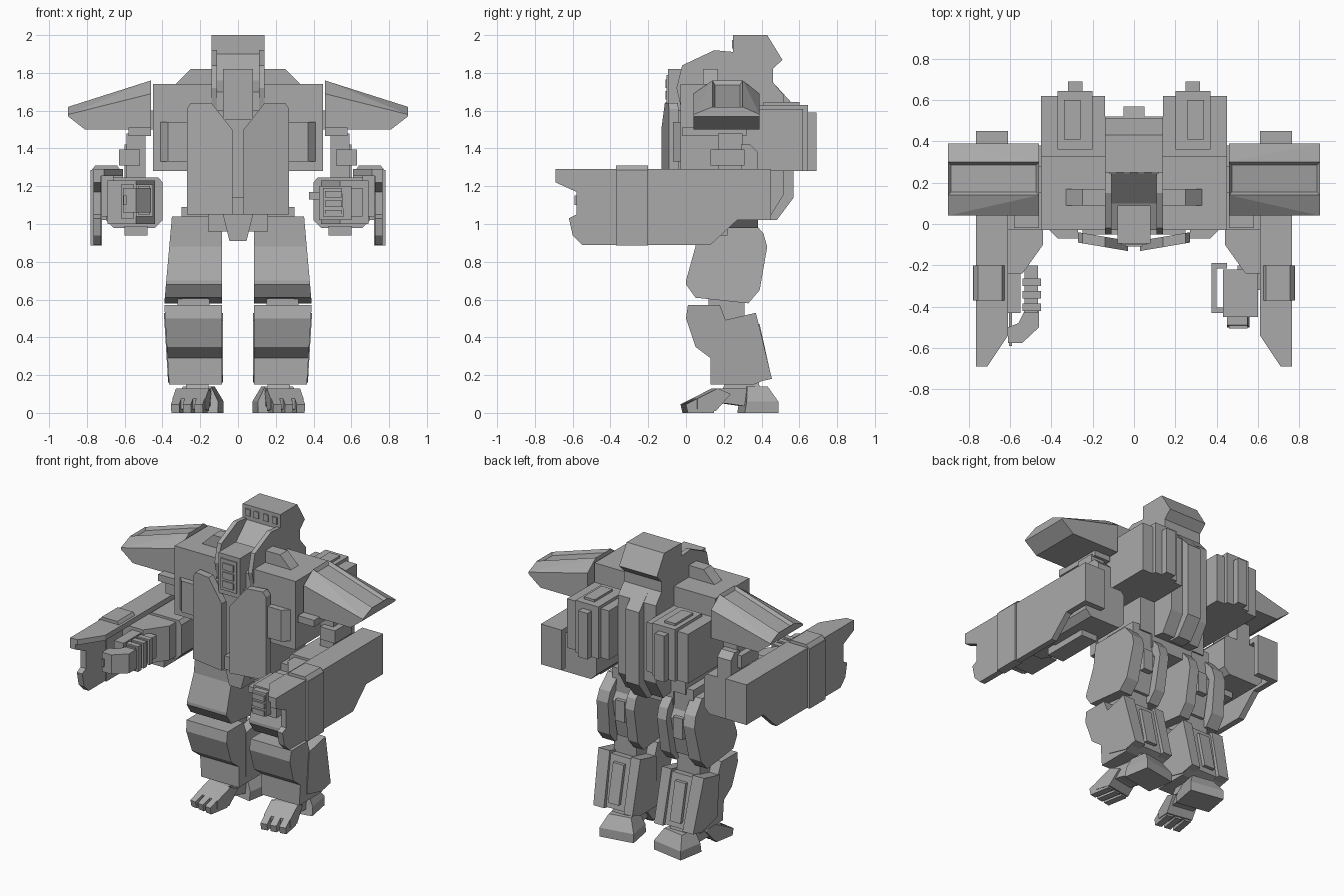
import bpy
import bmesh
import math
from mathutils import Vector, Matrix

default_cube = bpy.data.objects.get("Cube")
if default_cube:
    bpy.data.objects.remove(default_cube, do_unlink=True)

armour_grey = bpy.data.materials.new("armour_grey")
armour_grey.use_nodes = True
grey = (.4, .4, .4, 1)
armour_grey.diffuse_color = grey
for node in armour_grey.node_tree.nodes:
    if node.type == "BSDF_PRINCIPLED":
        node.inputs["Base Color"].default_value = grey

BOTH, LEFT, RIGHT, MIDDLE = (1, -1), (1,), (-1,), ()


def finish(name, mesh_builder, sides, tweak=None):
    """Turn a bmesh into one object, or into a mirrored pair of objects."""
    if tweak:
        for vert in mesh_builder.verts:
            vert.co = tweak(vert.co)
    for side in sides or (1,):
        copy = mesh_builder.copy()
        for vert in copy.verts:
            vert.co.x *= side
        bmesh.ops.recalc_face_normals(copy, faces=copy.faces)
        prefix = "" if not sides else "left_" if side > 0 else "right_"
        mesh = bpy.data.meshes.new(prefix + name)
        copy.to_mesh(mesh)
        copy.free()
        mesh.materials.append(armour_grey)
        part = bpy.data.objects.new(prefix + name, mesh)
        bpy.context.scene.collection.objects.link(part)
    mesh_builder.free()


def prism(name, axis, outline, start, end, sides=BOTH, tweak=None):
    """Extrude an outline along an axis; the outline uses the other two axes in order."""
    builder = bmesh.new()
    place = {"x": lambda a, b: (start, a, b),
             "y": lambda a, b: (a, start, b),
             "z": lambda a, b: (a, b, start)}[axis]
    face = builder.faces.new([builder.verts.new(place(*point)) for point in outline])
    shift = Vector([end - start if letter == axis else 0 for letter in "xyz"])
    grown = bmesh.ops.extrude_face_region(builder, geom=[face], use_keep_orig=True)
    for item in grown["geom"]:
        if isinstance(item, bmesh.types.BMVert):
            item.co += shift
    finish(name, builder, sides, tweak)


def box(name, x, y, z, sides=BOTH, tweak=None):
    corners = [(x[0], y[0]), (x[1], y[0]), (x[1], y[1]), (x[0], y[1])]
    prism(name, "z", corners, z[0], z[1], sides, tweak)


def frustum(name, x, y, z, top_x, top_y, sides=BOTH, tweak=None):
    """A box whose top rectangle differs from its base."""
    def reshape(co):
        if co.z < max(z) - .001:
            return co
        pick_x = top_x[0] if co.x < sum(x) / 2 else top_x[1]
        pick_y = top_y[0] if co.y < sum(y) / 2 else top_y[1]
        return Vector((pick_x, pick_y, co.z))
    both = (lambda co: tweak(reshape(co))) if tweak else reshape
    box(name, x, y, z, sides, both)


# Head with a brow block, a row of small windows and a hood with raised rails
prism("head", "x", [(.25, 1.75), (.25, 2), (.43, 2), (.51, 1.87), (.46, 1.82), (.46, 1.75)],
      -.14, .14, MIDDLE)
for window, centre in (("inner_window", .035), ("outer_window", .1)):
    box(window, (centre - .018, centre + .018), (.243, .26), (1.93, 1.975))
prism("hood_rail", "x", [(.26, 1.91), (.15, 1.92), (-.02, 1.84), (-.05, 1.72), (.0, 1.5),
                         (.46, 1.5), (.46, 1.82)], .11, .14)
prism("hood_slope", "x", [(.26, 1.91), (.1, 1.76), (-.03, 1.7), (-.03, 1.5), (.4, 1.5),
                          (.4, 1.85)], -.11, .11, MIDDLE)
box("snout", (-.08, .08), (-.095, .09), (1.55, 1.82), MIDDLE)
box("snout_panel", (-.06, .06), (-.102, -.09), (1.58, 1.79), MIDDLE)
for row in range(3):
    low = 1.6 + row * .06
    box("snout_vent", (-.04, .04), (-.109, -.1), (low, low + .045), MIDDLE)

# Torso core, angled breastplates and the spine
box("torso_core", (-.25, .25), (-.05, .36), (1.05, 1.6), MIDDLE)
prism("breastplate", "y", [(.03, 1.05), (.27, 1.05), (.27, 1.61), (.25, 1.64), (.14, 1.64),
                           (.03, 1.5)], -.09, -.04,
      tweak=lambda co: Vector((co.x, co.y - (.27 - co.x) * .17, co.z)))
box("chest_buckle", (-.03, .03), (-.1, -.04), (1.05, 1.14), MIDDLE)
prism("back_plate", "x", [(.3, 1.05), (.3, 1.75), (.46, 1.75), (.52, 1.68), (.52, 1.16),
                          (.44, 1.03)], -.14, .14, MIDDLE)
prism("spine_fin", "x", [(.4, 1.02), (.4, 1.75), (.46, 1.75), (.57, 1.63), (.57, 1.14),
                         (.48, 1.02)], -.05, .05, MIDDLE)

# Shoulder blocks with front hatches and top humps
box("shoulder_block", (.14, .45), (-.03, .33), (1.28, 1.74))
prism("shoulder_hatch", "z", [(.27, -.03), (.27, -.07), (.37, -.07), (.41, -.03)], 1.33, 1.54)
prism("shoulder_hump", "y", [(.14, 1.74), (.33, 1.74), (.25, 1.82), (.14, 1.82)], .09, .17)

# Backpack made of stepped columns
box("backpack", (.14, .45), (.33, .62), (1.28, 1.61))
box("backpack_column", (.2, .37), (.36, .645), (1.28, 1.63))
box("backpack_strip", (.25, .32), (.6, .69), (1.28, 1.59))
box("backpack_cap", (.26, .34), (.41, .6), (1.6, 1.645))

# Pauldrons: tapering slabs with a sunken top panel
pauldron = bmesh.new()
for x, low, mid, high in ((.46, 1.5, 1.69, 1.76), (.9, 1.57, 1.58, 1.62)):
    for y, ridge in ((.04, .14), (.39, .3)):
        for corner in ((x, y, low), (x, y, mid), (x, ridge, high)):
            pauldron.verts.new(corner)
for y in (.04, .39):
    pauldron.verts.new((.81, y, 1.5))
bmesh.ops.convex_hull(pauldron, input=pauldron.verts)
bmesh.ops.dissolve_limit(pauldron, angle_limit=math.radians(2),
                         verts=pauldron.verts, edges=pauldron.edges)
pauldron.normal_update()
top_face = max(pauldron.faces, key=lambda face: face.calc_center_median().z + face.normal.z)
bmesh.ops.inset_region(pauldron, faces=[top_face], thickness=.02)
bmesh.ops.translate(pauldron, verts=top_face.verts, vec=(0, 0, -.02))
finish("pauldron", pauldron, BOTH)

# Upper arms
box("shoulder_axle", (.42, .52), (.15, .28), (1.5, 1.6))
box("shoulder_joint", (.46, .58), (-.02, .32), (1.465, 1.51))
box("upper_arm", (.49, .59), (.17, .3), (1.22, 1.48))
box("elbow_guard", (.52, .63), (.13, .31), (1.31, 1.395))
prism("elbow_back", "x", [(.29, 1.2), (.29, 1.42), (.34, 1.42), (.38, 1.38), (.38, 1.2)], .5, .6)

# Forearms
prism("forearm", "y", [(.44, .98), (.66, .98), (.7, 1.02), (.7, 1.22), (.68, 1.245),
                       (.42, 1.245), (.4, 1.22), (.4, 1.02)], -.03, .38)
prism("forearm_taper", "z", [(.44, -.03), (.44, -.1), (.54, -.24), (.69, -.24), (.69, -.03)],
      1.0, 1.23)
box("forearm_base", (.48, .6), (-.1, .22), (.94, .99))

# Arm shields: plate, top and back flanges, wrapping band
prism("shield_plate", "x", [(-.69, 1.29), (-.69, 1.22), (-.58, 1.17), (-.58, 1.05), (-.62, 1.03),
                            (-.6, .94), (-.55, .89), (.13, .89), (.27, 1.02), (.45, 1.02),
                            (.45, 1.29)], .725, .765)
prism("shield_top", "z", [(.61, .45), (.61, -.54), (.71, -.69), (.765, -.69), (.765, .45)],
      1.255, 1.29)
box("shield_back", (.61, .74), (.41, .45), (1.02, 1.29))
box("shield_band", (.72, .78), (-.37, -.2), (.885, 1.285))
prism("shield_band_top", "y", [(.62, 1.28), (.64, 1.31), (.755, 1.31), (.78, 1.28)], -.37, -.2)
box("shield_mount", (.66, .74), (-.15, .25), (1.04, 1.26))

# Left fist with a squared thumb
box("palm", (.43, .6), (-.45, -.22), (1.02, 1.2), LEFT)
frustum("knuckles", (.45, .56), (-.5, -.44), (1.04, 1.19), (.45, .55), (-.49, -.44), LEFT)
box("wrist", (.5, .66), (-.32, -.2), (1.04, 1.19), LEFT)
box("thumb", (.375, .4), (-.43, -.19), (1.13, 1.17), LEFT)
for bar, back in (("thumb_tip", -.43), ("thumb_root", -.215)):
    box(bar, (.39, .45), (back, back + .025), (1.13, 1.17), LEFT)
for finger in range(3):
    low = 1.04 + finger * .05
    box("finger", (.46, .55), (-.507, -.49), (low, low + .035), LEFT)

# Right hand: banded grip bending round to a narrow tip
box("wrist", (.55, .62), (-.43, -.2), (1.03, 1.21), RIGHT)
box("grip", (.465, .53), (-.43, -.2), (1.05, 1.2), RIGHT)
for band in range(3):
    front = -.42 + band * .06
    box("grip_band", (.45, .54), (front, front + .035), (1.04, 1.21), RIGHT)
prism("grip_tip", "z", [(.46, -.42), (.46, -.5), (.54, -.575), (.61, -.575), (.61, -.5),
                        (.56, -.48), (.53, -.42)], 1.06, 1.19, RIGHT)
box("grip_rod", (.59, .605), (-.59, -.42), (1.1, 1.15), RIGHT)

# Pelvis and hip joints
box("pelvis", (-.16, .16), (.04, .36), (.96, 1.06), MIDDLE)
prism("crotch", "y", [(-.08, 1.05), (.08, 1.05), (.045, .91), (-.045, .91)], -.03, .24, MIDDLE)
box("hip_joint", (.1, .3), (.1, .35), (.92, 1.09))


# Thighs: a full-width front shell and deeper side panels around a recessed back
def widen(co):
    return Vector((.085 + (co.x - .085) * (1 + (1.04 - co.z) * .33), co.y, co.z))


thigh_front = [(.05, 1.04), (.05, .88), (.0, .7), (.0, .68), (.05, .61)]
prism("thigh_front", "x", thigh_front + [(.26, .6), (.26, 1.04)], .085, .35, tweak=widen)
for panel, inner, outer in (("thigh_outer_panel", .27, .35), ("thigh_inner_panel", .085, .15)):
    prism(panel, "x", thigh_front + [(.33, .58), (.39, .65), (.43, .88), (.41, .95), (.33, 1.04)],
          inner, outer, tweak=widen)
prism("thigh_back", "x", [(.2, .63), (.33, .63), (.38, .88), (.3, 1.02), (.2, 1.02)], .14, .28)
box("thigh_piston", (.18, .25), (.3, .395), (.76, .9))
box("knee_joint", (.15, .32), (.12, .31), (.47, .64))


# Shins
def narrow(co):
    return Vector((.088 + (co.x - .088) * (1 - (.57 - co.z) * .2), co.y, co.z))


prism("shin", "x", [(.01, .57), (.0, .5), (.05, .35), (.13, .29), (.13, .15), (.36, .15),
                    (.43, .18), (.36, .51), (.21, .49), (.18, .57)], .085, .39, tweak=narrow)
for panel, inner, outer in (("shin_outer_panel", .31, .395), ("shin_inner_panel", .08, .15)):
    prism(panel, "x", [(.2, .2), (.2, .49), (.37, .53), (.455, .18), (.36, .16)],
          inner, outer, tweak=narrow)
prism("calf_plate", "x", [(.38, .22), (.445, .22), (.39, .47), (.33, .47)], .19, .27)


# Feet: splayed outward, three toes, a bridge and a heel
def splay(co):
    pivot = Vector((.21, .32, 0))
    return Matrix.Rotation(math.radians(10), 3, "Z") @ (co - pivot) + pivot


for toe in range(3):
    start = .127 + toe * .063
    prism("toe", "x", [(-.01, 0), (-.02, .045), (.06, .085), (.13, .05), (.13, 0)],
          start, start + .044, tweak=splay)
prism("toe_base", "x", [(.04, .02), (.04, .075), (.15, .13), (.22, .1), (.14, .01)],
      .122, .3, tweak=splay)
prism("foot_bridge", "x", [(.12, .05), (.15, .13), (.34, .13), (.34, .03), (.2, .05)],
      .14, .285, tweak=splay)
frustum("heel", (.1, .33), (.29, .47), (0, .06), (.1, .33), (.3, .47), tweak=splay)
frustum("heel_top", (.1, .33), (.3, .47), (.06, .14), (.14, .29), (.31, .42), tweak=splay)
frustum("ankle", (.15, .28), (.18, .4), (.1, .18), (.16, .27), (.22, .38))
